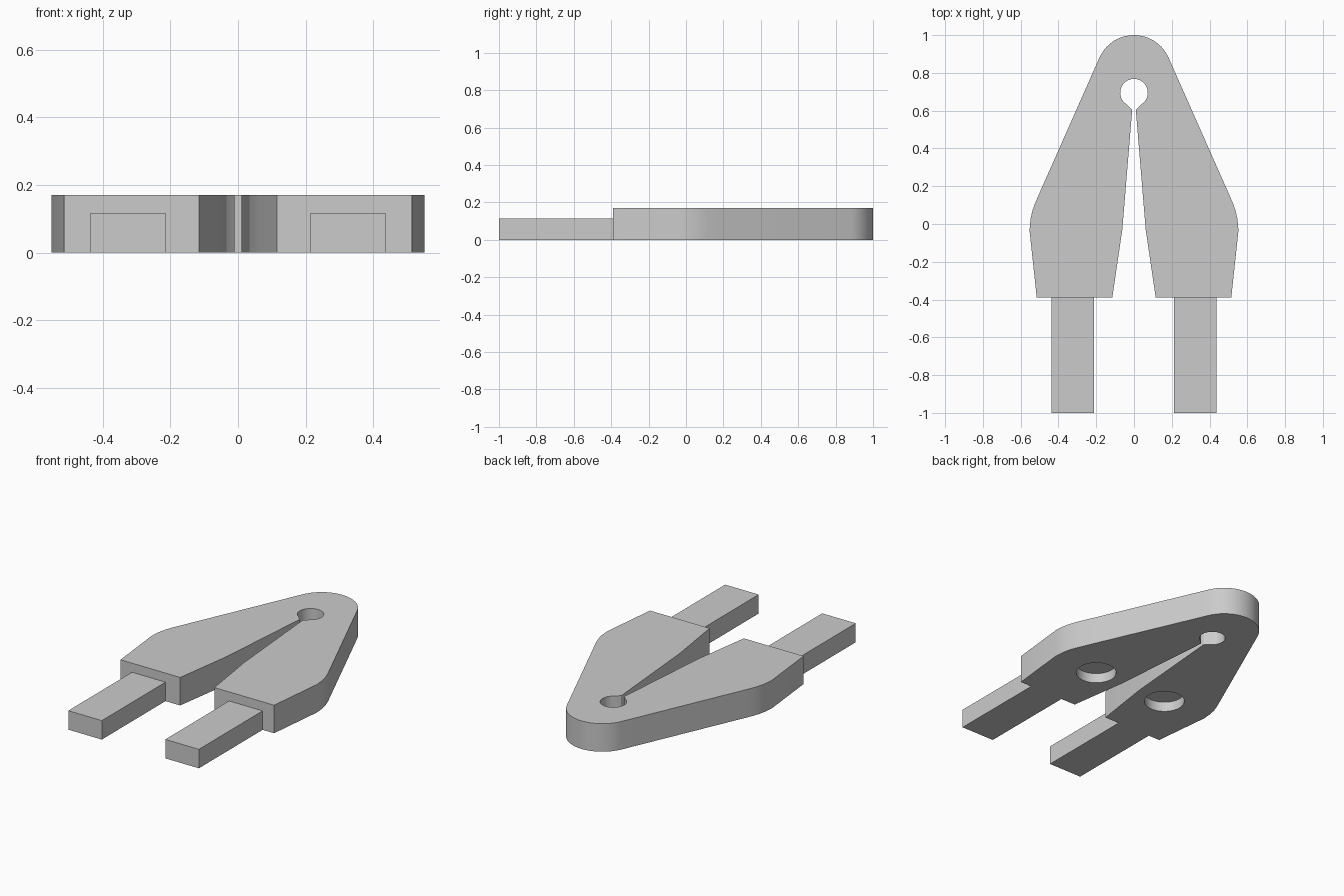
import bpy, bmesh
from math import sin, cos, radians

cube = bpy.data.objects.get("Cube")
if cube:
    bpy.data.objects.remove(cube)

BODY_H, PRONG_H, FRONT = 0.17, 0.115, -0.39

grey = bpy.data.materials.new("plain_grey")
grey.use_nodes = True
grey.diffuse_color = (0.6, 0.6, 0.6, 1)
grey.node_tree.nodes["Principled BSDF"].inputs["Base Color"].default_value = (0.6, 0.6, 0.6, 1)


def arc(cx, cy, r, start, end, steps):
    angles = [radians(start + (end - start) * i / steps) for i in range(steps + 1)]
    return [(cx + r * cos(a), cy + r * sin(a)) for a in angles]


def slab(name, outline, z0, z1):
    """Extrude a flat outline into a solid."""
    bm = bmesh.new()
    face = bm.faces.new([bm.verts.new((x, y, z0)) for x, y in outline])
    top = bmesh.ops.extrude_face_region(bm, geom=[face])["geom"]
    moved = [v for v in top if isinstance(v, bmesh.types.BMVert)]
    bmesh.ops.translate(bm, verts=moved, vec=(0, 0, z1 - z0))
    bmesh.ops.recalc_face_normals(bm, faces=bm.faces)
    mesh = bpy.data.meshes.new(name)
    bm.to_mesh(mesh)
    bm.free()
    mesh.materials.append(grey)
    obj = bpy.data.objects.new(name, mesh)
    bpy.context.collection.objects.link(obj)
    return obj


# Forked body: half outline from the rounded tip, down the flank, up the slot to the keyhole
half = arc(0, 0.8, 0.2, 90, 23.6, 10)
half += [(0.503, 0.158), (0.523, 0.112), (0.538, 0.07), (0.548, 0.025), (0.553, -0.035)]
half += [(0.515, FRONT), (0.115, FRONT), (0.062, -0.03), (0.01, 0.6), (0.012, 0.607)]
half += arc(0, 0.695, 0.073, -60, 90, 16)
mirrored = [(-x, y) for x, y in reversed(half[1:-1])]
# The keyhole top and the outer tip are single shared points
body = slab("forked_body", half + mirrored, 0, BODY_H)

# Round blind sockets sunk into the underside
for side in (1, -1):
    cutter = slab("socket_cutter", arc(side * 0.254, -0.033, 0.114, 0, 352.5, 47), -0.1, 0.06)
    cutter.hide_render = True
    cut = body.modifiers.new("socket", "BOOLEAN")
    cut.operation = "DIFFERENCE"
    cut.solver = "EXACT"
    cut.object = cutter
    bpy.context.view_layer.objects.active = body
    bpy.ops.object.modifier_apply(modifier=cut.name)
    bpy.data.objects.remove(cutter)

bpy.ops.object.select_all(action="DESELECT")
body.select_set(True)
bpy.context.view_layer.objects.active = body
bpy.ops.object.shade_smooth_by_angle(angle=radians(25))

# Flat prongs at the front
for side, name in ((1, "left_prong"), (-1, "right_prong")):
    inner, outer = side * 0.213, side * 0.438
    slab(name, [(inner, -1), (outer, -1), (outer, FRONT), (inner, FRONT)], 0, PRONG_H)
